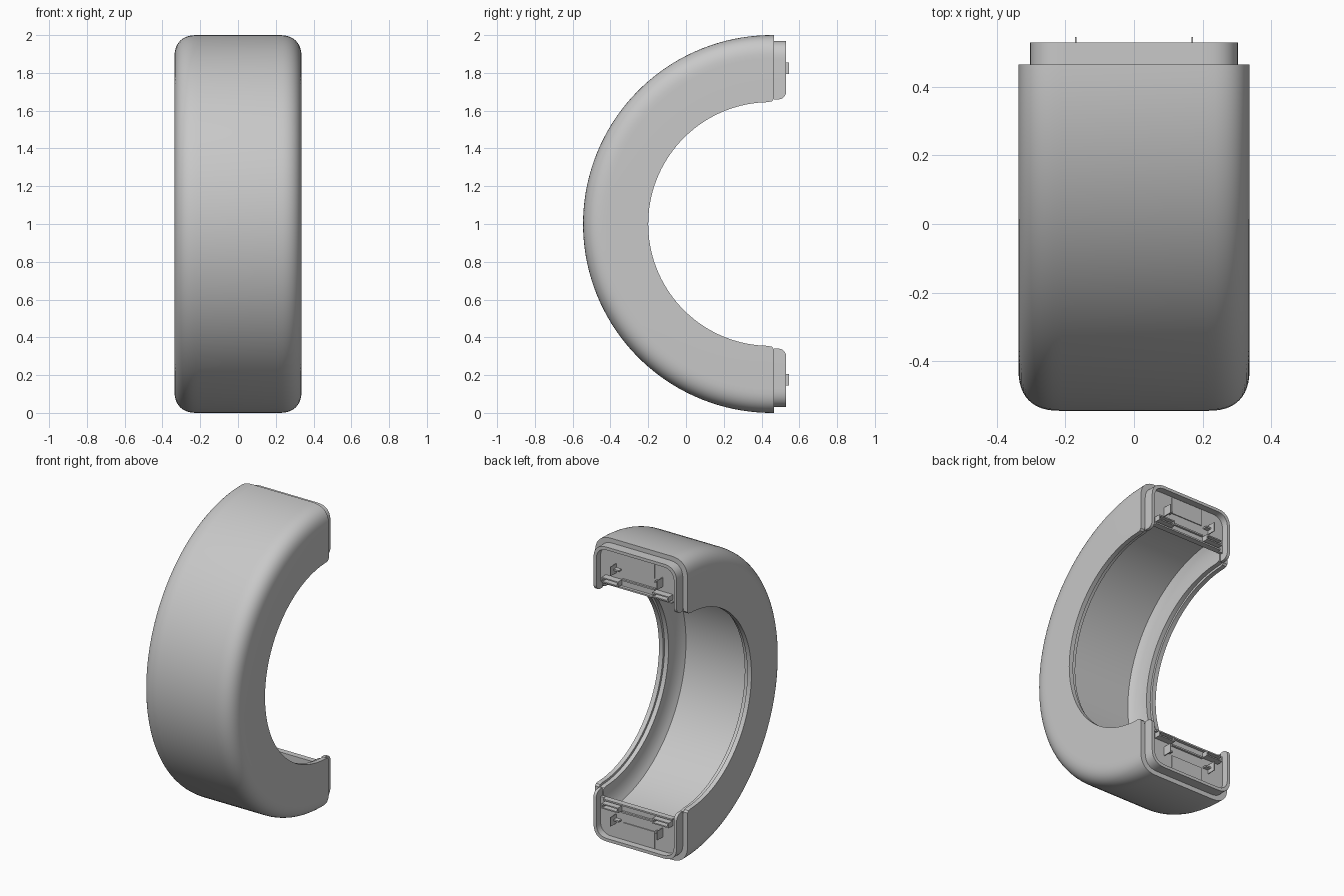
import bpy, bmesh, math

cube = bpy.data.objects.get("Cube")
if cube:
    bpy.data.objects.remove(cube, do_unlink=True)

grey = bpy.data.materials.new("plain grey")
grey.use_nodes = True
GREY = (0.58, 0.58, 0.58, 1)
grey.diffuse_color = GREY
grey.node_tree.nodes["Principled BSDF"].inputs["Base Color"].default_value = GREY

CY, CZ = 0.455, 1.0      # ring centre
SHELL_END, LIP_END = 0.465, 0.53
QUARTER = math.pi / 2


def finish(name, bm):
    bmesh.ops.recalc_face_normals(bm, faces=bm.faces)
    mesh = bpy.data.meshes.new(name)
    bm.to_mesh(mesh)
    bm.free()
    mesh.materials.append(grey)
    obj = bpy.data.objects.new(name, mesh)
    bpy.context.collection.objects.link(obj)
    bpy.ops.object.select_all(action='DESELECT')
    bpy.context.view_layer.objects.active = obj
    obj.select_set(True)
    bpy.ops.object.shade_smooth_by_angle(angle=math.radians(30))
    return obj


def corner(w, top, rad, steps=12):
    """Soft squarish corner from the +x wall round to the crown."""
    power = 2 / 2.5
    angles = [QUARTER * i / steps for i in range(steps + 1)]
    return [(w - rad + rad * math.cos(a) ** power if i < steps else w - rad,
             top - rad + rad * math.sin(a) ** power)
            for i, a in enumerate(angles)]


def mirrored(pts):
    return [(-x, r) for x, r in reversed(pts)]


def channel(outer, inner):
    """Closed U section from the +x halves of its outer and inner outlines."""
    return outer + mirrored(outer) + list(reversed(inner + mirrored(inner)))


def sweep(name, stations):
    """Loft sections; each station is (section, angle, extra straight run in y)."""
    bm = bmesh.new()
    rings = []
    for section, ang, run in stations:
        rings.append([bm.verts.new((x, CY - r * math.cos(ang) + run, CZ + r * math.sin(ang)))
                      for x, r in section])
    for a, b in zip(rings, rings[1:]):
        for i in range(len(a)):
            j = (i + 1) % len(a)
            bm.faces.new((a[i], a[j], b[j], b[i]))
    bm.faces.new(rings[0])
    bm.faces.new(rings[-1])
    return finish(name, bm)


def box(name, centre, size):
    bm = bmesh.new()
    bmesh.ops.create_cube(bm, size=1)
    for v in bm.verts:
        v.co = [c + p * s for c, p, s in zip(centre, v.co, size)]
    return finish(name, bm)


# Half ring shell: stepped rim, curved inner walls meeting a flat inner crown
def shell_section(foot):
    outer = [(0.337, foot)] + corner(0.337, 1.0, 0.125)
    ledge = foot + 0.015
    wall = [(0.277, 0.7), (0.273, 0.73), (0.266, 0.757), (0.256, 0.782), (0.244, 0.803)]
    inner = [(0.307, foot), (0.307, ledge), (0.278, ledge)] + wall
    return channel(outer, inner)


SEG = 72
REACH = math.radians(88)
arc = [(shell_section(0.645 + 0.01 * math.cos(a)), a, 0)
       for a in (-REACH + 2 * REACH * i / SEG for i in range(SEG + 1))]
ends = [(0.65, 0), (0.662, SHELL_END - CY)]
low = [(shell_section(f), -QUARTER, run) for f, run in reversed(ends)]
high = [(shell_section(f), QUARTER, run) for f, run in ends]
sweep("ring_shell", low + arc + high)


# Inset joining lip section
def lip_section(foot):
    return channel([(0.303, foot)] + corner(0.303, 0.97, 0.1),
                   [(0.283, foot)] + corner(0.283, 0.95, 0.085))


for side, label in ((1, "upper"), (-1, "lower")):
    # Joining lip with rounded inner corners
    rad = 0.04
    stations = [(lip_section(0.66), side * QUARTER, SHELL_END - CY)]
    for i in range(8):
        a = QUARTER * i / 7
        stations.append((lip_section(0.66 + rad * (1 - math.cos(a))), side * QUARTER,
                         LIP_END - rad + rad * math.sin(a) - CY))
    sweep(label + "_joining_lip", stations)

    # End wall closing the channel, following its rounded corners
    bm = bmesh.new()
    leg = [(0.284, 0.71)] + corner(0.284, 0.951, 0.085)
    face = bm.faces.new([bm.verts.new((x, 0.466, CZ + side * r)) for x, r in leg + mirrored(leg)])
    out = bmesh.ops.extrude_face_region(bm, geom=[face])
    bmesh.ops.translate(bm, vec=(0, 0.02, 0),
                        verts=[g for g in out["geom"] if isinstance(g, bmesh.types.BMVert)])
    finish(label + "_end_wall", bm)

    def at(r):
        return CZ + side * r

    box(label + "_label_plate", (0, 0.488, at(0.89)), (0.23, 0.008, 0.11))
    box(label + "_shelf", (0, 0.495, at(0.715)), (0.5, 0.02, 0.01))
    box(label + "_inner_shelf", (0, 0.492, at(0.765)), (0.24, 0.014, 0.01))
    for sx, hand in ((1, "left"), (-1, "right")):
        # Locating fins and clip loops
        box(f"{label}_{hand}_fin", (sx * 0.17, 0.515, at(0.825)), (0.005, 0.06, 0.06))
        box(f"{label}_{hand}_fin_foot", (sx * 0.15, 0.5, at(0.825)), (0.04, 0.03, 0.01))
        for r in (0.732, 0.758):
            box(f"{label}_{hand}_clip_bar", (sx * 0.185, 0.508, at(r)), (0.12, 0.044, 0.008))
        for x in (0.129, 0.241):
            box(f"{label}_{hand}_clip_end", (sx * x, 0.508, at(0.745)), (0.008, 0.044, 0.034))
